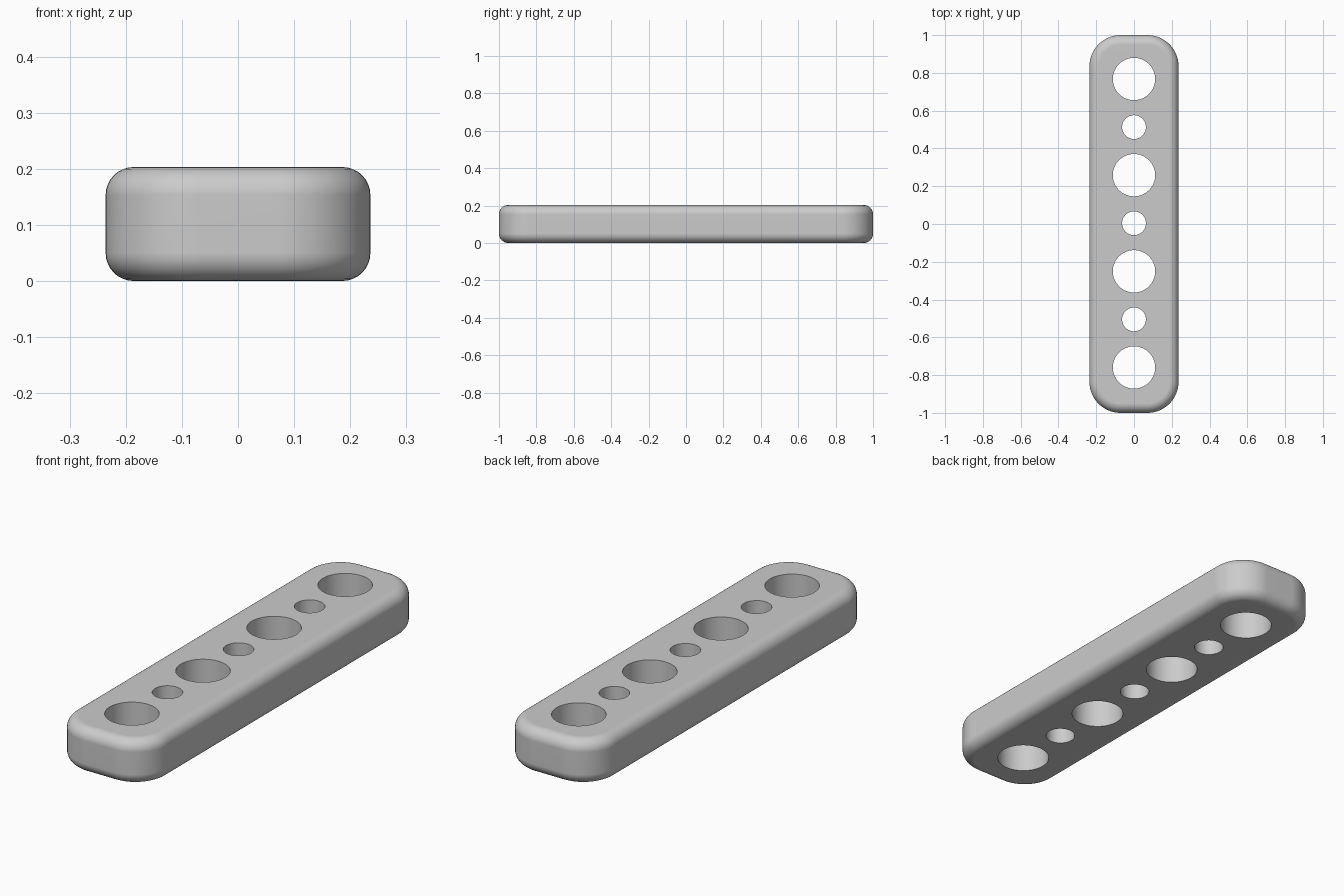
import bpy
import bmesh
from math import radians

default = bpy.data.objects.get("Cube")
if default:
    bpy.data.objects.remove(default, do_unlink=True)

WIDTH, LENGTH, HEIGHT = 0.472, 2.0, 0.203
CORNER, FILLET = 0.165, 0.05
PITCH, HOLE_SHIFT = 0.2545, 0.004
LARGE, SMALL = 0.112, 0.063

grey = bpy.data.materials.new("plain_grey")
grey.use_nodes = True
colour = (0.6, 0.6, 0.6, 1)
grey.diffuse_color = colour
grey.node_tree.nodes["Principled BSDF"].inputs["Base Color"].default_value = colour


def make_object(name, bm):
    mesh = bpy.data.meshes.new(name)
    bm.to_mesh(mesh)
    bm.free()
    mesh.materials.append(grey)
    obj = bpy.data.objects.new(name, mesh)
    bpy.context.collection.objects.link(obj)
    return obj


# Bar: box with rounded plan corners, then softened rims
bm = bmesh.new()
bmesh.ops.create_cube(bm, size=1)
for v in bm.verts:
    v.co.x *= WIDTH
    v.co.y *= LENGTH
    v.co.z = (v.co.z + 0.5) * HEIGHT
uprights = [e for e in bm.edges if abs(e.verts[0].co.z - e.verts[1].co.z) > 0.1]
bmesh.ops.bevel(bm, geom=uprights, offset=CORNER, segments=14,
                profile=0.5, affect='EDGES')
rims = [e for e in bm.edges if abs(e.verts[0].co.z - e.verts[1].co.z) < 0.001]
bmesh.ops.bevel(bm, geom=rims, offset=FILLET, segments=8,
                profile=0.5, affect='EDGES')
bar = make_object("perforated_bar", bm)

# Hole cutters: large and small alternate along the bar
bm = bmesh.new()
for i in range(-3, 4):
    radius = LARGE if i % 2 else SMALL
    made = bmesh.ops.create_cone(bm, cap_ends=True, segments=64, radius1=radius,
                                 radius2=radius, depth=HEIGHT * 2)
    bmesh.ops.translate(bm, verts=made["verts"],
                        vec=(0, i * PITCH + HOLE_SHIFT, HEIGHT / 2))
cutter = make_object("hole_cutter", bm)
cutter.hide_render = True

bpy.ops.object.select_all(action='DESELECT')
bar.select_set(True)
bpy.context.view_layer.objects.active = bar
cut = bar.modifiers.new("holes", 'BOOLEAN')
cut.operation = 'DIFFERENCE'
cut.solver = 'EXACT'
cut.object = cutter
bpy.ops.object.modifier_apply(modifier=cut.name)
bpy.data.objects.remove(cutter, do_unlink=True)

# Smooth shading with crisp hole edges and level flats
bpy.ops.object.shade_smooth_by_angle(angle=radians(30))
flats = bar.modifiers.new("level_flats", 'WEIGHTED_NORMAL')
flats.keep_sharp = True
